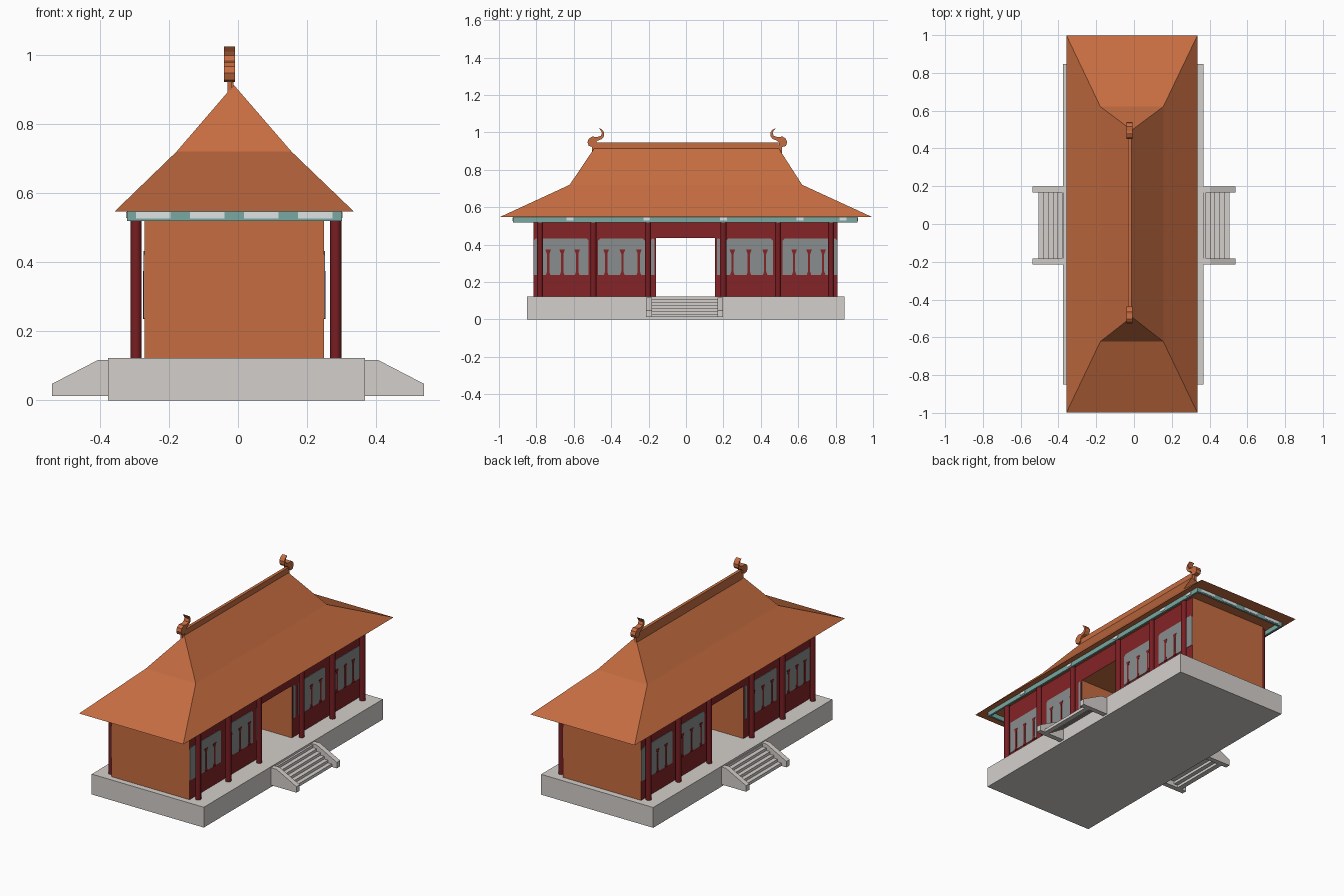
import bpy, bmesh, math

if "Cube" in bpy.data.objects:
    bpy.data.objects.remove(bpy.data.objects["Cube"])


def material(name, r, g, b):
    lin = [((c / 255 + 0.055) / 1.055) ** 2.4 for c in (r, g, b)]
    m = bpy.data.materials.new(name)
    m.diffuse_color = (*lin, 1)
    m.use_nodes = True
    m.node_tree.nodes["Principled BSDF"].inputs["Base Color"].default_value = m.diffuse_color
    return m


ORANGE = material("terracotta", 198, 109, 65)
RED = material("wall red", 132, 35, 38)
DARK_RED = material("column red", 120, 30, 34)
STONE = material("pale stone", 212, 207, 203)
GREY = material("lattice grey", 138, 141, 141)
TEAL = material("eave teal", 120, 168, 162)
PALE = material("eave white", 222, 228, 228)


def finish(name, bm, *mats):
    bmesh.ops.recalc_face_normals(bm, faces=bm.faces)
    me = bpy.data.meshes.new(name)
    bm.to_mesh(me)
    bm.free()
    for m in mats:
        me.materials.append(m)
    ob = bpy.data.objects.new(name, me)
    bpy.context.collection.objects.link(ob)
    return ob


def box(name, x, y, z, mat):
    bm = bmesh.new()
    bmesh.ops.create_cube(bm, size=1)
    for v in bm.verts:
        for i, (a, b) in enumerate((x, y, z)):
            v.co[i] = a if v.co[i] < 0 else b
    return finish(name, bm, mat)


def prism(name, pts, axis, a, b, mat):
    """Extrude a profile (u, z) along x (u is y) or along y (u is x)."""
    bm = bmesh.new()
    put = (lambda u, z, d: (d, u, z)) if axis == "x" else (lambda u, z, d: (u, d, z))
    face = bm.faces.new([bm.verts.new(put(u, z, a)) for u, z in pts])
    ext = bmesh.ops.extrude_face_region(bm, geom=[face])["geom"]
    shift = put(0, 0, b - a)
    bmesh.ops.translate(bm, vec=shift, verts=[v for v in ext if isinstance(v, bmesh.types.BMVert)])
    return finish(name, bm, mat)


# stone platform
box("platform", (-0.376, 0.368), (-0.85, 0.848), (0, 0.122), STONE)

# stairs on both long sides: sloped cheeks and open steps
for s, side in ((1, "right"), (-1, "left")):
    cheek = [(0.36, 0.012), (0.538, 0.012), (0.538, 0.048), (0.405, 0.117), (0.36, 0.117)]
    for y in (-0.214, 0.168):
        prism(f"stair_cheek_{side}", [(s * x, z) for x, z in cheek], "y", y, y + 0.031, STONE)
    for i in range(6):
        x0, top = 0.505 - 0.025 * i, 0.03 + 0.016 * i
        box(f"step_{side}", sorted((s * x0, s * (x0 - 0.03))), (-0.184, 0.169),
            (top - 0.018, top), STONE)

# two wings and the lintel over the passage: red long faces, terracotta elsewhere
X0, X1 = -0.27, 0.249
for name, y, z in (("front_wing", (-0.815, -0.16), (0.12, 0.547)),
                   ("back_wing", (0.156, 0.811), (0.12, 0.547)),
                   ("passage_lintel", (-0.16, 0.156), (0.435, 0.547))):
    wing = box(name, (X0, X1), y, z, ORANGE)
    wing.data.materials.append(RED)
    for p in wing.data.polygons:
        p.material_index = int(abs(p.normal.x) > 0.9)

# lattice panels with red fretwork
CUT = 0.012
fret_half = [(0.013, 0.235), (0.006, 0.256), (0.006, 0.35), (0.015, 0.374)]
for wall, d in ((X0, -1), (X1, 1)):
    for m in (1, -1):
        for a, b in ((-0.812, -0.518), (-0.468, -0.216), (-0.185, -0.167)):
            c = min(CUT, (b - a) / 3)
            pts = [(a, 0.237), (b, 0.237), (b, 0.433 - c), (b - c, 0.433),
                   (a + c, 0.433), (a, 0.433 - c)]
            prism("lattice_panel", [(m * u - 0.002, z) for u, z in pts], "x",
                  wall - d * 0.002, wall + d * 0.003, GREY)
        for u0 in (-0.735, -0.66, -0.58, -0.425, -0.338, -0.25):
            pts = fret_half + [(-u, z) for u, z in reversed(fret_half)]
            prism("fretwork", [(m * u0 + u - 0.002, z) for u, z in pts], "x",
                  wall, wall + d * 0.005, RED)

# round columns
for x in (-0.295, 0.283):
    for y in (-0.78, -0.495, -0.203, 0.2, 0.492, 0.776):
        bm = bmesh.new()
        bmesh.ops.create_cone(bm, cap_ends=True, segments=16, radius1=0.016,
                              radius2=0.016, depth=0.427)
        bmesh.ops.translate(bm, vec=(x, y, 0.3335), verts=bm.verts)
        for f in bm.faces:
            f.smooth = len(f.verts) == 4
        finish("column", bm, DARK_RED)

# painted beam ring under the eaves, with white patches
EX, EY, EZ = (-0.322, 0.301), (-0.925, 0.918), (0.519, 0.549)
for x, d in ((EX[0], 1), (EX[1], -1)):
    box("side_eave_beam", sorted((x, x + d * 0.012)), EY, EZ, TEAL)
    for y in (-0.62, -0.21, 0.2, 0.61, 0.84):
        box("side_beam_patch", (x - 0.002, x + 0.002), (y - 0.018, y + 0.018), (0.528, 0.545), PALE)
for y, d in ((EY[0], 1), (EY[1], -1)):
    box("end_eave_beam", EX, sorted((y, y + d * 0.012)), EZ, TEAL)
    for i in range(4):
        x = -0.245 + 0.156 * i
        box("end_beam_patch", (x - 0.05, x + 0.05), (y - 0.002, y + 0.002), (0.526, 0.545), PALE)

# two-pitch hipped roof
bm = bmesh.new()
rings = []
for x0, x1, y0, y1, z in ((-0.357, 0.335, -0.997, 0.997, 0.547),
                          (-0.178, 0.155, -0.622, 0.621, 0.72)):
    rings.append([bm.verts.new((x, y, z)) for x, y in ((x0, y0), (x1, y0), (x1, y1), (x0, y1))])
low, mid = rings
front, back = bm.verts.new((-0.012, -0.492, 0.913)), bm.verts.new((-0.012, 0.497, 0.913))
bm.faces.new(low)
for i in range(4):
    j = (i + 1) % 4
    bm.faces.new((low[i], low[j], mid[j], mid[i]))
bm.faces.new((mid[0], mid[1], front))
bm.faces.new((mid[1], mid[2], back, front))
bm.faces.new((mid[2], mid[3], back))
bm.faces.new((mid[3], mid[0], front, back))
finish("roof", bm, ORANGE)

# ridge beam and curled finials at its ends
box("ridge_beam", (-0.031, -0.013), (-0.485, 0.495), (0.89, 0.945), ORANGE)
curl = [(-0.527, 0.947), (-0.52, 0.966), (-0.502, 0.978), (-0.475, 0.975), (-0.455, 0.982),
        (-0.449, 0.998), (-0.455, 1.01), (-0.466, 1.024), (-0.447, 1.014), (-0.437, 0.998),
        (-0.438, 0.98), (-0.449, 0.965), (-0.472, 0.956), (-0.482, 0.945), (-0.483, 0.93),
        (-0.5, 0.922), (-0.52, 0.928)]
for m, name in ((1, "front_finial"), (-1, "back_finial")):
    pts = [(u if m == 1 else 0.014 - u, z) for u, z in curl]
    prism(name, pts, "x", -0.041, -0.009, ORANGE)
    y = -0.49 if m == 1 else 0.502
    box(name + "_stem", (-0.03, -0.017), (y - 0.012, y + 0.012), (0.89, 0.93), ORANGE)
